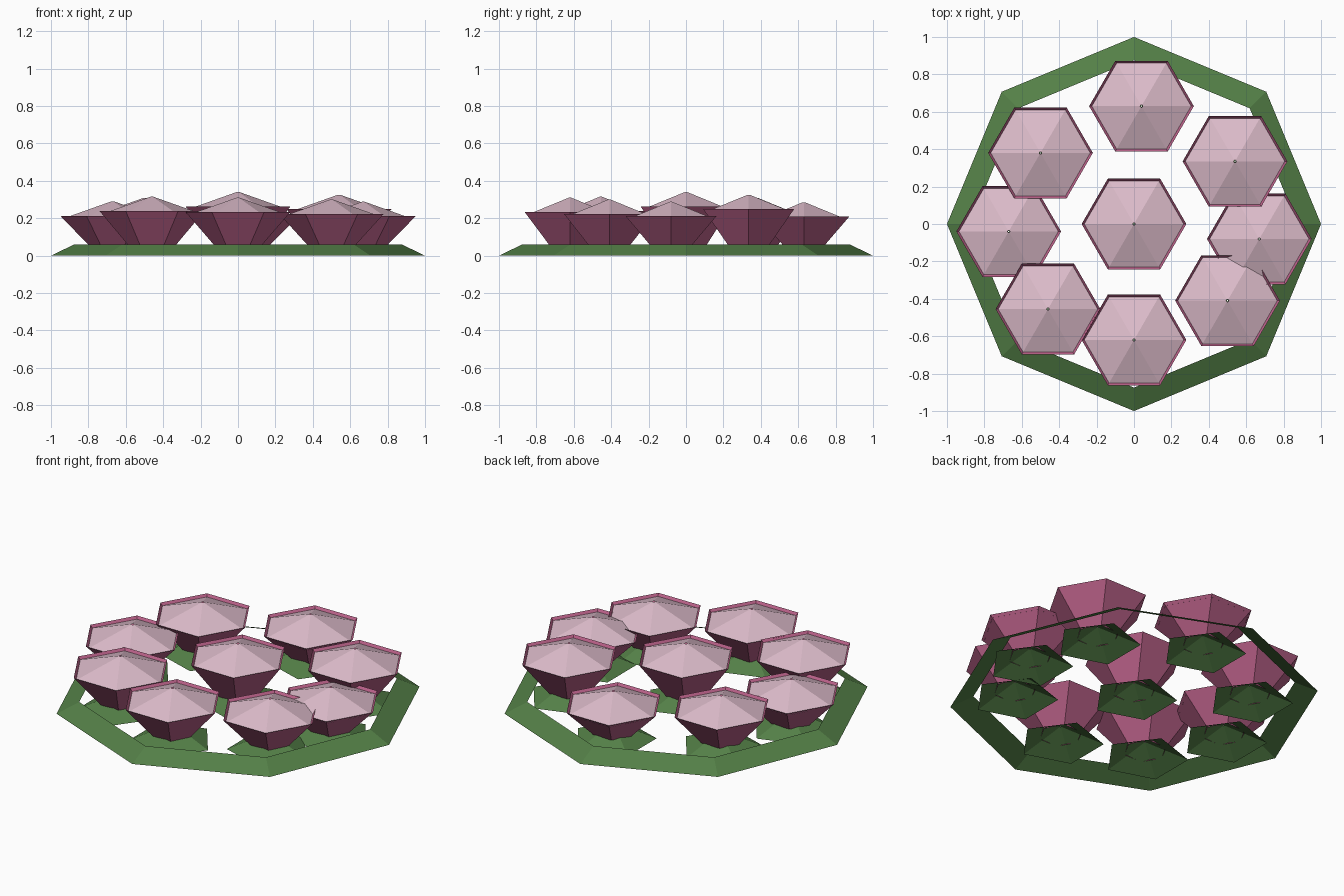
import bpy, bmesh, math

if "Cube" in bpy.data.objects:
    bpy.data.objects.remove(bpy.data.objects["Cube"], do_unlink=True)


def material(name, rgb):
    mat = bpy.data.materials.new(name)
    mat.use_nodes = True
    mat.diffuse_color = (*rgb, 1)
    mat.node_tree.nodes["Principled BSDF"].inputs["Base Color"].default_value = (*rgb, 1)
    return mat


green = material("leaf green", (0.088, 0.215, 0.063))
pink = material("petal pink", (0.49, 0.12, 0.25))
pale = material("pale pink", (0.72, 0.50, 0.59))


def open_frustum(name, sides, profile, mat, location=(0, 0)):
    """Loft regular polygons through (radius, height) pairs, leaving both ends open."""
    bm = bmesh.new()
    rings = []
    for radius, z in profile:
        angles = [math.tau * i / sides for i in range(sides)]
        rings.append([bm.verts.new((radius * math.cos(a), radius * math.sin(a), z)) for a in angles])
    for low, high in zip(rings, rings[1:]):
        for i in range(sides):
            j = (i + 1) % sides
            bm.faces.new((low[i], low[j], high[j], high[i]))
    mesh = bpy.data.meshes.new(name)
    bm.to_mesh(mesh)
    bm.free()
    mesh.materials.append(mat)
    obj = bpy.data.objects.new(name, mesh)
    obj.location = (*location, 0)
    bpy.context.collection.objects.link(obj)
    return obj


# Sloping octagonal border
open_frustum("border_ring", 8, [(1, 0), (0.875, 0.06)], green)

# Flower positions and the height of each tip
flowers = [
    (0, 0, 0.34), (0, -0.62, 0.31), (0.5, -0.41, 0.30),
    (0.67, -0.08, 0.288), (0.54, 0.335, 0.325), (0.04, 0.63, 0.285),
    (-0.5, 0.38, 0.308), (-0.67, -0.04, 0.29), (-0.46, -0.455, 0.315),
]

for n, (x, y, tip) in enumerate(flowers, 1):
    rim = tip - 0.077
    # Five-sided leaf under the bloom
    open_frustum(f"leaf_{n}", 5, [(0.235, 0), (0.004, 0.1)], green, (x, y))
    # Open six-sided cup
    open_frustum(f"petal_cup_{n}", 6, [(0.118, 0.045), (0.28, rim)], pink, (x, y))
    # Pale peaked centre set just inside the rim
    open_frustum(f"flower_centre_{n}", 6, [(0.266, rim - 0.015), (0.007, tip)], pale, (x, y))
